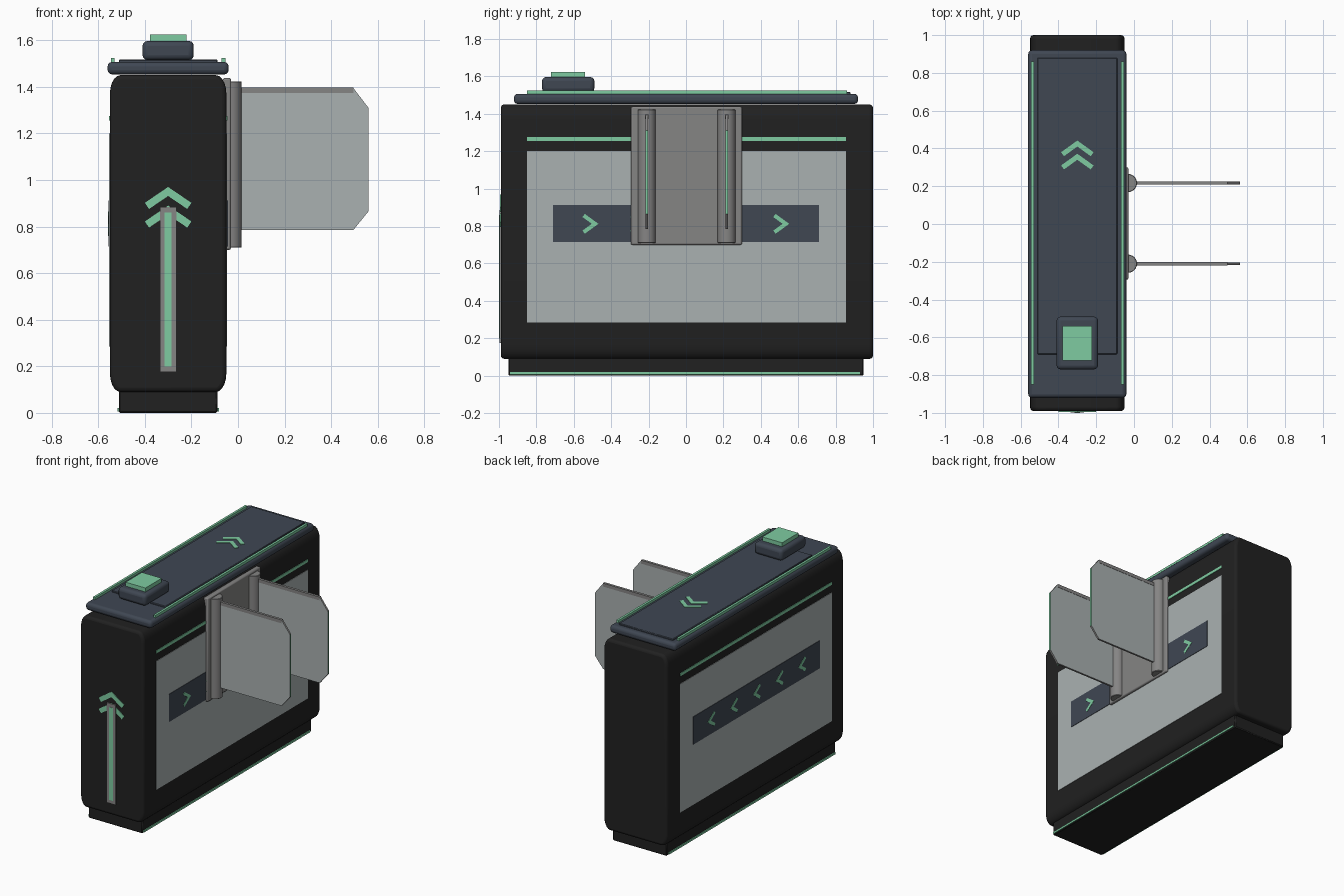
import bpy, bmesh, math
from mathutils import Vector

cube = bpy.data.objects.get("Cube")
if cube:
    bpy.data.objects.remove(cube, do_unlink=True)


def material(name, rgb):
    m = bpy.data.materials.new(name)
    m.use_nodes = True
    col = (*rgb, 1)
    m.diffuse_color = col
    m.node_tree.nodes["Principled BSDF"].inputs["Base Color"].default_value = col
    return m


BLACK = material("matte_black", (0.015, 0.015, 0.015))
SLATE = material("slate_blue", (0.05, 0.063, 0.086))
PALE = material("pale_grey", (0.40, 0.44, 0.44))
METAL = material("metal_grey", (0.235, 0.232, 0.23))
GREEN = material("mint_green", (0.21, 0.60, 0.355))

CX = -0.30      # centre line of the cabinet
HALF = 0.25     # half width of the cabinet


def prism(name, pts, axis, lo, hi, mat, bevel=0, segments=3):
    """Extrude a 2D outline along an axis; the outline uses the other two axes in order."""
    bm = bmesh.new()
    i = "xyz".index(axis)

    def place(p, d):
        c = list(p)
        c.insert(i, d)
        return Vector(c)

    face = bm.faces.new([bm.verts.new(place(p, lo)) for p in pts])
    new = bmesh.ops.extrude_face_region(bm, geom=[face])["geom"]
    shift = place((0, 0), hi - lo)
    bmesh.ops.translate(bm, verts=[v for v in new if isinstance(v, bmesh.types.BMVert)], vec=shift)
    bmesh.ops.recalc_face_normals(bm, faces=bm.faces)
    me = bpy.data.meshes.new(name)
    bm.to_mesh(me)
    bm.free()
    ob = bpy.data.objects.new(name, me)
    bpy.context.collection.objects.link(ob)
    me.materials.append(mat)
    if bevel:
        mod = ob.modifiers.new("bevel", "BEVEL")
        mod.width, mod.segments = bevel, segments
        mod.limit_method, mod.angle_limit = "ANGLE", math.radians(40)
        bpy.ops.object.select_all(action="DESELECT")
        ob.select_set(True)
        bpy.context.view_layer.objects.active = ob
        bpy.ops.object.shade_smooth_by_angle(angle=math.radians(35))
    return ob


def box(name, x, y, z, mat, bevel=0, segments=3):
    rect = [(x[0], y[0]), (x[1], y[0]), (x[1], y[1]), (x[0], y[1])]
    return prism(name, rect, "z", z[0], z[1], mat, bevel, segments)


def chevron(w, h, t):
    """Outline of an arrow stroke with its tip at the origin, pointing along +v."""
    length = math.hypot(w, h)
    ex, ey = w - t * h / length, -h - t * w / length
    return [(0, 0), (w, -h), (ex, ey), (0, -t * length / w), (-ex, ey), (-w, -h)]


# Cabinet: rounded cross-section run along its length
rx, rz, bottom, top = 0.045, 0.08, 0.09, 1.45
section = []
for k, (sx, sz) in enumerate([(1, 1), (-1, 1), (-1, -1), (1, -1)]):
    cx = CX + sx * (HALF - rx)
    cz = top - rz if sz > 0 else bottom + rz
    for s in range(6):
        a = math.radians(90 * k + 18 * s)
        section.append((cx + rx * math.cos(a), cz + rz * math.sin(a)))
prism("cabinet_body", section, "y", -0.99, 1.0, BLACK, 0.018)
box("plinth", (CX - 0.212, CX + 0.212), (-0.95, 0.95), (0, 0.1), BLACK, 0.006, 1)

# Lid with its raised panel
box("lid", (CX - 0.26, CX + 0.26), (-0.92, 0.92), (1.453, 1.507), SLATE, 0.02)
box("lid_panel", (CX - 0.212, CX + 0.212), (-0.69, 0.88), (1.50, 1.517), SLATE, 0.004, 1)

# Push button
box("button_base", (CX - 0.11, CX + 0.11), (-0.77, -0.49), (1.515, 1.597), SLATE, 0.022)
box("button", (CX - 0.078, CX + 0.078), (-0.723, -0.54), (1.59, 1.625), GREEN)

# Trim, panels and arrows on both long sides
for s, side in ((1, "left"), (-1, "right")):
    def layer(name, y, z, depth, mat):
        wall = CX + s * (HALF - 0.003)
        out = CX + s * (HALF + depth)
        return box(f"{side}_{name}", sorted((wall, out)), y, z, mat)

    layer("side_panel", (-0.85, 0.855), (0.285, 1.20), 0.003, PALE)
    layer("side_stripe", (-0.85, 0.855), (1.255, 1.275), 0.004, GREEN)
    layer("arrow_band", (-0.71, 0.71), (0.715, 0.912), 0.006, SLATE)
    for n in range(5):
        tip = -0.468 + 0.255 * n
        pts = [(tip + v, 0.812 + u) for u, v in chevron(0.053, 0.073, 0.021)]
        d = sorted((CX + s * (HALF + 0.003), CX + s * (HALF + 0.008)))
        prism(f"{side}_arrow_{n + 1}", pts, "x", d[0], d[1], GREEN)
    gx = CX + s * 0.238
    box(f"{side}_lid_strip", (gx - 0.008, gx + 0.008), (-0.85, 0.86), (1.50, 1.524), GREEN)
    gx = CX + s * 0.213
    box(f"{side}_plinth_strip", (gx - 0.005, gx + 0.005), (-0.94, 0.93), (0.006, 0.02), GREEN)

# Arrows on the lid and the front
for n in range(2):
    pts = [(CX + u, 0.442 - 0.07 * n + v) for u, v in chevron(0.086, 0.062, 0.026)]
    prism(f"lid_arrow_{n + 1}", pts, "z", 1.515, 1.521, GREEN)
    pts = [(CX + u, 0.97 - 0.08 * n + v) for u, v in chevron(0.1, 0.068, 0.032)]
    prism(f"front_arrow_{n + 1}", pts, "y", -0.994, -0.987, GREEN)

# Light bar on the front
box("front_bar", (CX - 0.035, CX + 0.035), (-0.998, -0.985), (0.175, 0.885), METAL)
box("front_bar_light", (CX - 0.015, CX + 0.015), (-1.0, -0.99), (0.20, 0.86), GREEN)

# Gate bracket
box("gate_bracket", (-0.065, -0.03), (-0.295, 0.30), (0.70, 1.438), METAL, 0.008, 2)

# Hinge posts and gate blades
blade = [(-0.02, 0.785), (0.495, 0.785), (0.56, 0.865), (0.56, 1.31), (0.495, 1.395), (-0.02, 1.395)]
for y, side in ((-0.21, "front"), (0.217, "back")):
    arc = [math.radians(-90 + 15 * k) for k in range(13)]
    post = [(-0.04, y - 0.048)] + [(-0.031 + 0.047 * math.cos(a), y + 0.048 * math.sin(a)) for a in arc]
    post.append((-0.04, y + 0.048))
    prism(f"{side}_hinge_post", post, "z", 0.71, 1.423, METAL, 0.003, 1)

    ob = prism(f"{side}_gate_blade", blade, "y", y - 0.007, y + 0.007, PALE)
    ob.data.materials.append(METAL)
    ob.data.materials.append(GREEN)
    for p in ob.data.polygons:
        if abs(p.normal.y) < 0.5:
            p.material_index = 2 if p.normal.x > 0.9 else 1
    box(f"{side}_blade_cap", (-0.02, 0.495), (y - 0.009, y + 0.009), (1.373, 1.397), METAL)
